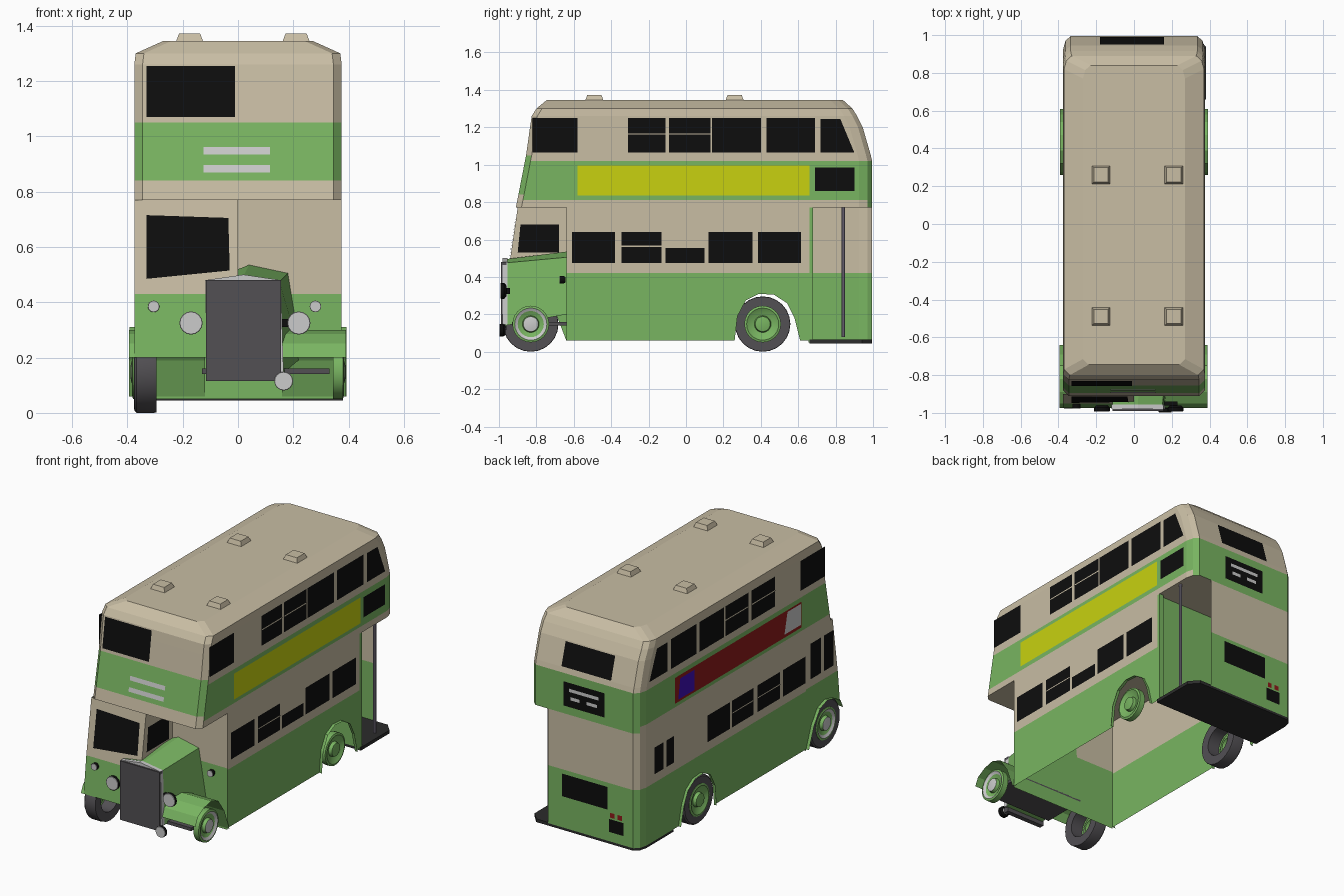
import bpy, bmesh, math
from mathutils import Vector, Matrix

if "Cube" in bpy.data.objects:
    bpy.data.objects.remove(bpy.data.objects["Cube"])


def mat(name, r, g, b):
    m = bpy.data.materials.new(name)
    m.diffuse_color = (r, g, b, 1)
    m.use_nodes = True
    m.node_tree.nodes["Principled BSDF"].inputs["Base Color"].default_value = m.diffuse_color
    return m


cream = mat("cream", 0.58, 0.51, 0.37)
green = mat("green", 0.19, 0.46, 0.12)
black = mat("black", 0.004, 0.004, 0.004)
grey = mat("dark_grey", 0.085, 0.08, 0.088)
light = mat("light_grey", 0.6, 0.6, 0.6)
yellow = mat("yellow", 0.58, 0.64, 0.005)
red = mat("red", 0.27, 0.01, 0.01)
blue = mat("blue", 0.05, 0.004, 0.48)
floor_dark = mat("floor_dark", 0.025, 0.025, 0.025)
pole_grey = mat("pole_grey", 0.27, 0.24, 0.32)


def finish(name, bm, mats):
    me = bpy.data.meshes.new(name)
    bm.to_mesh(me)
    bm.free()
    for m in mats:
        me.materials.append(m)
    ob = bpy.data.objects.new(name, me)
    bpy.context.collection.objects.link(ob)
    return ob


def poly(name, pts, m, out):
    """Single flat panel facing the direction out."""
    bm = bmesh.new()
    f = bm.faces.new([bm.verts.new(p) for p in pts])
    f.normal_update()
    if f.normal.dot(Vector(out)) < 0:
        f.normal_flip()
    return finish(name, bm, [m])


def loft(name, rings, mats, rule=None, closed=True, caps=True):
    """Skin between point rings; rule(face) picks the material index."""
    bm = bmesh.new()
    vr = [[bm.verts.new(p) for p in r] for r in rings]
    n = len(vr[0])
    for a, b in zip(vr, vr[1:]):
        for i in range(n if closed else n - 1):
            j = (i + 1) % n
            bm.faces.new((a[i], a[j], b[j], b[i]))
    if caps and closed:
        bm.faces.new(vr[0][::-1])
        bm.faces.new(vr[-1])
    bmesh.ops.recalc_face_normals(bm, faces=bm.faces)
    if rule:
        for f in bm.faces:
            f.material_index = rule(f)
    return finish(name, bm, mats)


def box(name, x0, x1, y0, y1, z0, z1, m, taper=0.0):
    def ring(z, t):
        return [(x0 + t, y0 + t, z), (x1 - t, y0 + t, z), (x1 - t, y1 - t, z), (x0 + t, y1 - t, z)]
    return loft(name, [ring(z0, 0), ring(z1, taper)], [m])


def lathe(name, profile, mats, idx, centre, axis, n=24):
    """Turn (radius, depth) points about an axis; idx gives a material per band."""
    bm = bmesh.new()
    mx = Matrix.Translation(centre) @ Vector(axis).to_track_quat('Z', 'Y').to_matrix().to_4x4()
    vr = [[bm.verts.new(mx @ Vector((r * math.cos(k * math.tau / n), r * math.sin(k * math.tau / n), d)))
           for k in range(n)] for r, d in profile]
    for a, b, i in zip(vr, vr[1:], idx):
        for k in range(n):
            j = (k + 1) % n
            bm.faces.new((a[k], a[j], b[j], b[k])).material_index = i
    if profile[-1][0] < 0.06:
        bm.faces.new(vr[-1]).material_index = idx[-1]
    ob = finish(name, bm, mats)
    bpy.context.view_layer.objects.active = ob
    ob.select_set(True)
    bpy.ops.object.shade_smooth_by_angle()
    ob.select_set(False)
    return ob


W = 0.375    # half width
REAR = 0.995
BULK = -0.64  # front bulkhead

# ---- upper deck and roof: (z, front y, rear y, half width)
levels = [(0.77, -0.91, REAR, W), (0.81, -0.902, REAR, W), (0.84, -0.896, REAR, W),
          (1.02, -0.861, REAR, W), (1.05, -0.855, 0.988, W), (1.2, -0.834, 0.945, W),
          (1.26, -0.825, 0.915, W), (1.30, -0.80, 0.89, 0.37), (1.345, -0.745, 0.84, 0.27)]


def deck_ring(z, a, b, w):
    half = [(w - 0.03, a), (w, a + 0.03), (w, b - 0.07), (w - 0.012, b - 0.025), (w - 0.04, b)]
    return [(x, y, z) for x, y in half] + [(-x, y, z) for x, y in reversed(half)]


def deck_colour(f):
    z, ny = f.calc_center_median().z, f.normal.y
    if abs(f.normal.z) > 0.8:
        return 0
    lo, hi = (0.77, 1.02) if ny > 0.3 else (0.84, 1.05) if ny < -0.4 else (0.81, 1.02)
    return int(lo < z < hi)


loft("upper_deck", [deck_ring(*l) for l in levels], [cream, green], deck_colour)


def deck_y(z, col):
    for p, q in zip(levels, levels[1:]):
        if z <= q[0]:
            return p[col] + (q[col] - p[col]) * (z - p[0]) / (q[0] - p[0])


for i, x in enumerate((-0.175, 0.21)):
    for j, y in enumerate((-0.49, 0.26)):
        box(f"roof_vent_{i}{j}", x - 0.05, x + 0.05, y - 0.05, y + 0.05, 1.34, 1.372, cream, 0.012)

# ---- lower saloon walls with rear wheel arches, open underneath
arch = [(0.26, 0.06), (0.275, 0.19), (0.32, 0.275), (0.39, 0.31), (0.47, 0.305),
        (0.54, 0.26), (0.58, 0.18), (0.61, 0.06)]
for s, end, side in ((1, 0.66, "right"), (-1, REAR - 0.07, "left")):
    x = s * W
    poly(f"{side}_lower_wall", [(x, y, z) for y, z in
         [(BULK, 0.06)] + arch + [(end, 0.06), (end, 0.42), (BULK, 0.42)]], green, (s, 0, 0))
    poly(f"{side}_upper_wall", [(x, BULK, 0.42), (x, end, 0.42), (x, end, 0.77), (x, BULK, 0.77)], cream, (s, 0, 0))
    loft(f"{side}_rear_arch_lip", [[(x, y, z) for y, z in arch], [(x + s * 0.018, y, z) for y, z in arch]],
         [green], closed=False)
for name, y, z0, z1, m, d in (("front_bulkhead_base", BULK, 0.05, 0.43, green, -1),
                              ("front_bulkhead_top", BULK, 0.43, 0.77, cream, -1),
                              ("rear_bulkhead", 0.66, 0.06, 0.77, green, 1)):
    poly(name, [(-W, y, z0), (W, y, z0), (W, y, z1), (-W, y, z1)], m, (0, d, 0))
box("platform_post", W - 0.03, W, 0.655, 0.68, 0.05, 0.77, green)

# ---- rear wall and open platform
plan = [(-W, REAR - 0.07), (-W + 0.012, REAR - 0.025), (-W + 0.04, REAR), (0.25, REAR)]
loft("rear_wall", [[(x, y, z) for x, y in plan] for z in (0.06, 0.42, 0.77)], [green, cream],
     lambda f: int(f.calc_center_median().z > 0.42), closed=False)
loft("platform", [[(x, y, z) for x, y in plan + [(0.33, REAR), (0.38, 0.94), (0.38, 0.66), (-W, 0.66)]]
                  for z in (0.045, 0.065)], [floor_dark])
lathe("platform_pole", [(0.009, 0), (0.009, 0.69)], [pole_grey], [0], (0.35, 0.84, 0.08), (0, 0, 1), 8)

# ---- driver's cab on one half of the front
wing = [(-0.975, 0.2), (-0.95, 0.25), (-0.89, 0.285), (-0.82, 0.30), (-0.75, 0.275), (-0.69, 0.19), (-0.64, 0.06)]
poly("cab_side_base", [(-W, y, z) for y, z in wing + [(BULK, 0.43), (-0.95, 0.43)]], green, (-1, 0, 0))
poly("cab_side_top", [(-W, -0.95, 0.43), (-W, BULK, 0.43), (-W, BULK, 0.77), (-W, -0.9, 0.77)], cream, (-1, 0, 0))
poly("cab_front_base", [(-W, -0.975, 0.2), (-0.1, -0.975, 0.2), (-0.0, -0.95, 0.43), (-W, -0.95, 0.43)], green, (0, -1, 0))
poly("cab_front_top", [(-W, -0.95, 0.43), (0, -0.95, 0.43), (0, -0.9, 0.77), (-W, -0.9, 0.77)], cream, (0, -1, 0))
poly("cab_inner_side", [(0, -0.95, 0.43), (0, BULK, 0.43), (0, BULK, 0.77), (0, -0.9, 0.77)], cream, (1, 0, 0))
poly("cab_inner_window", [(0.004, -0.9, 0.53), (0.004, -0.68, 0.53), (0.004, -0.68, 0.68), (0.004, -0.885, 0.68)],
     black, (1, 0, 0))
poly("windscreen", [(-0.33, -0.947, 0.485), (-0.03, -0.942, 0.515), (-0.035, -0.913, 0.705), (-0.33, -0.912, 0.715)],
     black, (0, -1, 0))

# ---- bonnet, radiator, front wings and chassis
front = [(-0.11, 0.14), (-0.115, 0.475), (0.02, 0.495), (0.15, 0.475), (0.16, 0.14)]
back = [(-0.11, 0.2), (-0.1, 0.48), (0.04, 0.535), (0.18, 0.505), (0.23, 0.2)]
loft("bonnet", [[(x, -0.965, z) for x, z in front], [(x, BULK, z) for x, z in back]], [green])
loft("radiator_shell", [[(x * 1.03, y, z + 0.005) for x, z in front] for y in (-0.98, -0.955)], [light])
box("radiator", -0.115, 0.155, -0.99, -0.96, 0.115, 0.48, grey)
for side, x0, x1 in (("right", 0.16, 0.39), ("left", -0.395, -0.12)):
    loft(f"{side}_front_wing", [[(x, y, z) for y, z in wing] for x in (x0, x1)], [green], closed=False)
box("chassis", -0.13, 0.33, -0.93, BULK, 0.14, 0.16, grey)

# ---- wheels
hub = [(0.098, -0.03), (0.098, 0.006), (0.086, 0.01), (0.07, 0.0), (0.045, -0.008), (0.04, 0.012), (0.02, 0.016)]
for end, y in (("front", -0.83), ("rear", 0.41)):
    for side, s in (("left", -1), ("right", 1)):
        idx = [0, 0, 1, 0, 0, 1] if end == "front" else [0] * 6
        lathe(f"{end}_{side}_hub", hub, [green, light], idx, (s * 0.373, y, 0.148), (s, 0, 0))
    lathe(f"{end}_tyre", [(0.09, -0.08), (0.146, -0.08), (0.148, -0.07), (0.148, -0.008), (0.14, 0), (0.09, 0.002),
                          (0.09, -0.08)], [grey], [0] * 6, (-0.375, y, 0.148), (-1, 0, 0))

# ---- lamps
for i, (x, y, z, r) in enumerate([(-0.17, -0.96, 0.325, 0.042), (0.22, -0.96, 0.325, 0.042),
                                  (-0.305, -0.945, 0.385, 0.021), (0.28, -0.645, 0.385, 0.021),
                                  (0.165, -0.965, 0.115, 0.034)]):
    lathe(f"lamp_{i}", [(r * 0.7, 0), (r, 0.012), (r, 0.03), (r * 0.95, 0.032)], [black, light],
          [0, 0, 1], (x, y, z), (0, -1, 0), 16)
box("right_lamp_bracket", 0.16, 0.23, -0.96, -0.94, 0.31, 0.34, black)


# ---- side windows and panels
def side_plate(name, s, y0, y1, z0, z1, m, off=0.004, cut=0.0):
    x = s * (W + off)
    poly(name, [(x, y0, z0), (x, y1, z0), (x, y1 - cut, z1), (x, y0, z1)], m, (s, 0, 0))


upper = {1: [(-0.31, -0.11), (-0.09, 0.13), (0.14, 0.40), (0.43, 0.69)],
         -1: [(-0.33, -0.10), (-0.07, 0.155), (0.17, 0.41), (0.44, 0.69)]}
lower = {1: [(-0.61, -0.38), (-0.345, -0.13), (0.12, 0.355), (0.385, 0.615)],
         -1: [(-0.63, -0.41), (-0.38, -0.16), (-0.12, 0.09), (0.11, 0.33), (0.66, 0.73), (0.76, 0.85)]}
for s, side in ((1, "right"), (-1, "left")):
    for i, (a, b) in enumerate(upper[s]):
        side_plate(f"{side}_upper_window_{i}", s, a, b, 1.065, 1.25, black)
        if i < 2:
            side_plate(f"{side}_upper_bar_{i}", s, a, b, 1.161, 1.168, cream, 0.006)
    for i, (a, b) in enumerate(lower[s]):
        side_plate(f"{side}_lower_window_{i}", s, a, b, 0.475, 0.64, black)
        if i in (1, 2) and i * s != 2:
            side_plate(f"{side}_lower_bar_{i}", s, a, b, 0.561, 0.567, cream, 0.006)
    side_plate(f"{side}_rear_quarter_window", s, 0.72, 0.90, 1.065, 1.245, black, cut=0.075)
    side_plate(f"{side}_front_quarter_window", s, -0.82, -0.58, 1.065, 1.25, black)
side_plate("right_half_window", 1, -0.11, 0.10, 0.475, 0.555, black)
side_plate("right_band_window", 1, 0.69, 0.90, 0.86, 0.985, black)
side_plate("yellow_panel", 1, -0.58, 0.66, 0.835, 0.995, yellow)
side_plate("red_panel", -1, -0.59, 0.65, 0.835, 0.995, red)
side_plate("blue_patch", -1, 0.46, 0.62, 0.85, 0.975, blue, 0.006, 0.02)
side_plate("pale_patch", -1, -0.58, -0.42, 0.855, 0.985, light, 0.006, 0.03)
for i, (a, b) in enumerate([(-0.78, -0.68), (-0.905, -0.81)]):
    side_plate(f"cab_door_window_{i}", -1, a, b, 0.48, 0.7, black)


# ---- front and rear windows and plates
def end_plate(name, d, x0, x1, z0, z1, m, off=0.004):
    c = 1 if d < 0 else 2
    ya, yb = deck_y(max(z0, 0.78), c) + d * off, deck_y(max(z1, 0.78), c) + d * off
    poly(name, [(x0, ya, z0), (x1, ya, z0), (x1, yb, z1), (x0, yb, z1)], m, (0, d, 0))


end_plate("upper_front_window", -1, -0.33, -0.01, 1.07, 1.255, black, 0.005)
for i, z in enumerate((0.87, 0.935)):
    end_plate(f"front_bar_{i}", -1, -0.125, 0.115, z, z + 0.026, light)
end_plate("upper_rear_window", 1, -0.18, 0.16, 1.055, 1.195, black)
end_plate("rear_blind", 1, -0.14, 0.14, 0.82, 0.97, black)
for i, (a, b, z) in enumerate([(-0.1, 0.1, 0.915), (-0.09, -0.02, 0.865), (0.03, 0.09, 0.865)]):
    end_plate(f"rear_blind_bar_{i}", 1, a, b, z, z + 0.02, light, 0.006)
end_plate("lower_rear_window", 1, -0.16, 0.15, 0.255, 0.395, black)
end_plate("number_plate", 1, -0.27, -0.17, 0.12, 0.2, black)
for i, x in enumerate((-0.26, -0.21)):
    end_plate(f"tail_lamp_{i}", 1, x, x + 0.03, 0.21, 0.24, red)
